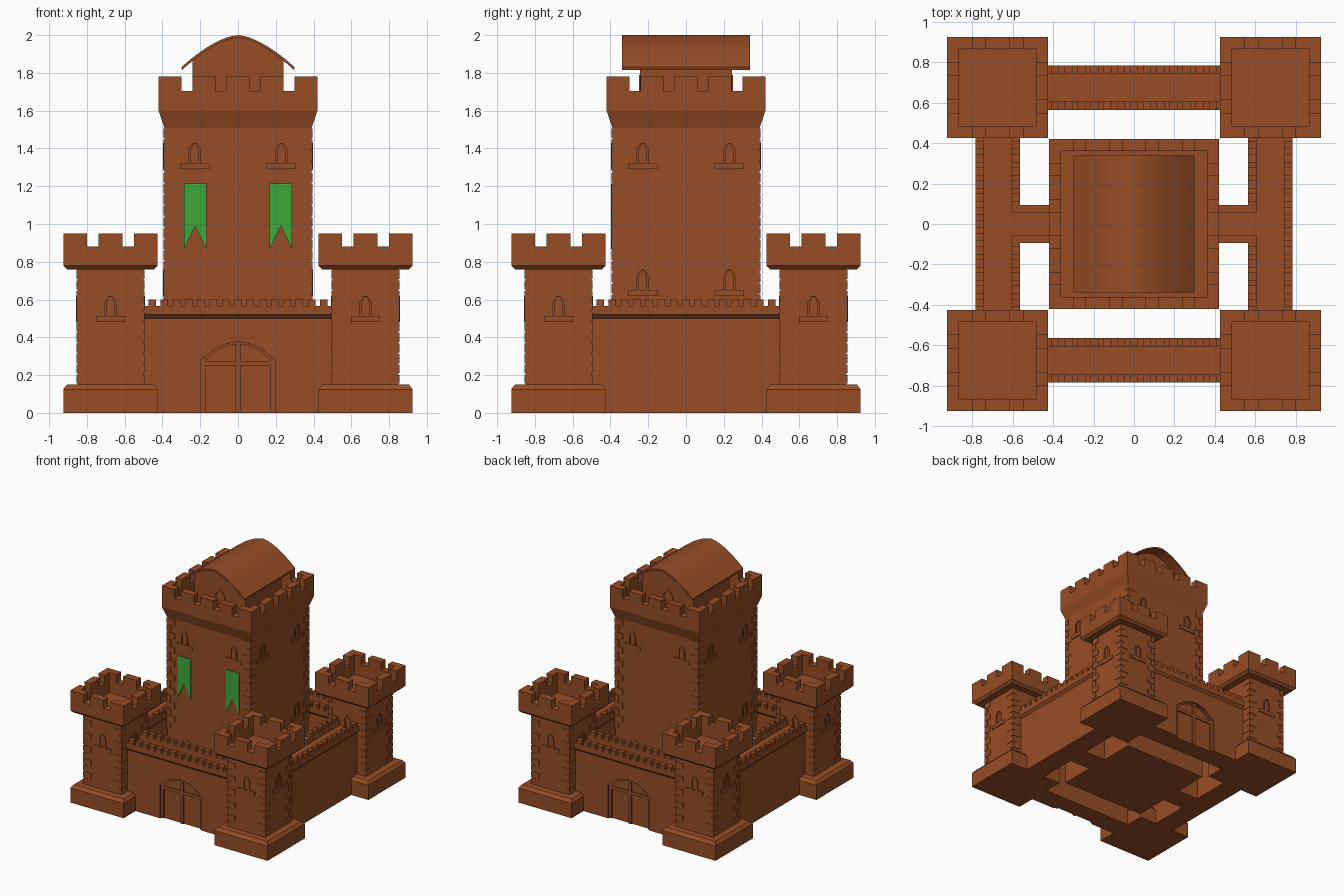
import bpy, bmesh, math
from mathutils import Matrix, Vector

if "Cube" in bpy.data.objects:
    bpy.data.objects.remove(bpy.data.objects["Cube"])

def material(name, col):
    m = bpy.data.materials.new(name)
    m.diffuse_color = col
    m.use_nodes = True
    m.node_tree.nodes["Principled BSDF"].inputs["Base Color"].default_value = m.diffuse_color
    return m

STONE = material("stone", (0.31, 0.075, 0.02, 1))
GREEN = material("banner_green", (0.045, 0.40, 0.04, 1))
I = Matrix.Identity(4)
QUARTERS = [Matrix.Rotation(k * math.pi / 2, 4, 'Z') for k in range(4)]
CORNERS = [(sx, sy) for sx in (-1, 1) for sy in (-1, 1)]

def finish(name, bm, mat=STONE):
    bmesh.ops.recalc_face_normals(bm, faces=bm.faces)
    me = bpy.data.meshes.new(name)
    bm.to_mesh(me)
    bm.free()
    me.materials.append(mat)
    ob = bpy.data.objects.new(name, me)
    bpy.context.collection.objects.link(ob)
    return ob

def box(bm, x0, x1, y0, y1, z0, z1, M=I):
    c = Vector((x0 + x1, y0 + y1, z0 + z1)) / 2
    s = (abs(x1 - x0), abs(y1 - y0), abs(z1 - z0), 1)
    bmesh.ops.create_cube(bm, size=1, matrix=M @ Matrix.Translation(c) @ Matrix.Diagonal(s))

def prism(bm, pts, y0, y1, M=I):
    """x-z outline extruded along y"""
    a = [bm.verts.new(M @ Vector((x, y0, z))) for x, z in pts]
    b = [bm.verts.new(M @ Vector((x, y1, z))) for x, z in pts]
    bm.faces.new(a)
    bm.faces.new(b[::-1])
    for i in range(len(pts)):
        j = (i + 1) % len(pts)
        bm.faces.new((a[i], b[i], b[j], a[j]))

def loft(bm, rings, M=I):
    """stack of squares given as (half width, z), capped at both ends"""
    loops = [[bm.verts.new(M @ Vector((h * x, h * y, z)))
              for x, y in ((-1, -1), (1, -1), (1, 1), (-1, 1))] for h, z in rings]
    bm.faces.new(loops[0][::-1])
    bm.faces.new(loops[-1])
    for a, b in zip(loops, loops[1:]):
        for i in range(4):
            j = (i + 1) % 4
            bm.faces.new((a[i], a[j], b[j], b[i]))

def crenels(bm, h, t, m, n, z0, z1, M=I):
    """n merlons per side of a square rim, with L-shaped corner merlons"""
    pitch = (2 * h - m) / (n - 1)
    for R in QUARTERS:
        Q = M @ R
        box(bm, -h, -h + m, -h, -h + t, z0, z1, Q)
        box(bm, -h, -h + t, -h + t, -h + m, z0, z1, Q)
        for i in range(1, n - 1):
            x = -h + i * pitch
            box(bm, x, x + m, -h, -h + t, z0, z1, Q)

def arch(w, z0, zs, rise, n=10):
    top = [w - 2 * w * i / n for i in range(n + 1)]
    return [(w, z0)] + [(x, zs + rise * (1 - (x / w) ** 2)) for x in top] + [(-w, z0)]

def arch_band(bm, w, z0, zs, rise, t, y0, y1, M):
    prism(bm, arch(w, z0, zs, rise) + arch(w - t, z0, zs, rise - t * 0.5)[::-1], y0, y1, M)

def window(bm, x, d, z, M):
    """arched slit surround with a wide sill on the wall at y = -d"""
    Q = M @ Matrix.Translation((x, -d, z))
    box(bm, -0.078, 0.078, -0.008, 0.01, 0, 0.03, Q)
    arch_band(bm, 0.032, 0.03, 0.105, 0.035, 0.013, -0.008, 0.01, Q)

def quoins(bm, h, z0, z1, n, M=I):
    dz = (z1 - z0) / n
    for sx, sy in CORNERS:
        for i in range(n):
            lx, ly = (0.07, 0.035) if i % 2 else (0.035, 0.07)
            z = z0 + i * dz
            box(bm, sx * (h + 0.004), sx * (h - lx), sy * (h + 0.004), sy * (h - ly),
                z + dz * 0.08, z + dz * 0.92, M)

# Corner towers: plinth, shaft, hollow battlement
for i, (sx, sy) in enumerate(CORNERS):
    T = Matrix.Translation((sx * 0.675, sy * 0.675, 0))
    bm = bmesh.new()
    loft(bm, [(0.25, 0), (0.25, 0.125), (0.23, 0.15), (0.175, 0.15), (0.175, 0.76),
              (0.23, 0.76), (0.25, 0.78), (0.25, 0.88), (0.19, 0.88), (0.19, 0.78)], T)
    crenels(bm, 0.25, 0.06, 0.125, 3, 0.88, 0.95, T)
    finish(f"corner_tower_{i}", bm)
    bm = bmesh.new()
    quoins(bm, 0.175, 0.15, 0.76, 11, T)
    finish(f"corner_tower_quoins_{i}", bm)
    bm = bmesh.new()
    for R in QUARTERS:
        window(bm, 0, 0.175, 0.48, T @ R)
    finish(f"corner_tower_windows_{i}", bm)

# Curtain walls with walkways; the two side walls open onto the bridges
PROFILE = [(0.765, 0), (0.765, 0.50), (0.785, 0.52), (0.785, 0.565), (0.745, 0.565),
           (0.745, 0.52), (0.565, 0.52), (0.585, 0.50), (0.585, 0)]
for k, R in enumerate(QUARTERS):
    side = k % 2 == 0
    bm = bmesh.new()
    prism(bm, PROFILE, -0.51, 0.51, R)
    wall = finish(f"curtain_wall_{k}", bm)
    bm = bmesh.new()
    for a, b in ([(-0.51, -0.055), (0.055, 0.51)] if side else [(-0.51, 0.51)]):
        box(bm, 0.565, 0.605, a, b, 0.52, 0.565, R)
    for i in range(-7, 8):
        y = i * 0.065
        box(bm, 0.745, 0.785, y - 0.02, y + 0.02, 0.565, 0.60, R)
        if not (side and abs(y) < 0.08):
            box(bm, 0.565, 0.605, y - 0.02, y + 0.02, 0.565, 0.60, R)
    finish(f"wall_parapet_{k}", bm)
    if side:
        # Bridge from side wall to keep
        bm = bmesh.new()
        box(bm, 0.38, 0.60, -0.095, 0.095, 0, 0.519, R)
        for s in (-1, 1):
            box(bm, 0.38, 0.605, s * 0.055, s * 0.095, 0.519, 0.565, R)
        finish(f"bridge_{k}", bm)
    else:
        # Recessed arched gate
        F = R @ Matrix.Rotation(math.pi / 2, 4, 'Z')
        bm = bmesh.new()
        prism(bm, arch(0.195, -0.05, 0.28, 0.095, 14), -0.82, -0.74, F)
        cutter = finish("gate_cutter", bm)
        mod = wall.modifiers.new("gate", 'BOOLEAN')
        mod.operation, mod.solver, mod.object = 'DIFFERENCE', 'EXACT', cutter
        dg = bpy.context.evaluated_depsgraph_get()
        wall_mesh = bpy.data.meshes.new_from_object(wall.evaluated_get(dg))
        wall.modifiers.clear()
        wall.data = wall_mesh
        bpy.data.objects.remove(cutter)
        bm = bmesh.new()
        arch_band(bm, 0.195, 0, 0.28, 0.095, 0.022, -0.753, -0.735, F)
        box(bm, -0.012, 0.012, -0.753, -0.735, 0, 0.365, F)
        box(bm, -0.18, 0.18, -0.751, -0.735, 0.25, 0.275, F)
        finish(f"gate_frame_{k}", bm)

# Keep with flared, hollow battlement
bm = bmesh.new()
loft(bm, [(0.39, 0), (0.39, 1.51), (0.42, 1.60), (0.42, 1.705), (0.362, 1.705), (0.362, 1.60)])
crenels(bm, 0.42, 0.058, 0.12, 5, 1.705, 1.78)
finish("keep", bm)
bm = bmesh.new()
quoins(bm, 0.39, 0.57, 1.51, 16)
finish("keep_quoins", bm)
bm = bmesh.new()
for k, R in enumerate(QUARTERS):
    for x in (-0.23, 0.23):
        window(bm, x, 0.39, 1.29, R)
        if k % 2:
            window(bm, x, 0.39, 0.62, R)
finish("keep_windows", bm)

# Roof house and curved roof
def roof_z(x):
    return 2.0 - 0.17 * (abs(x) / 0.30) ** 1.6

bm = bmesh.new()
xs = [-0.24 + 0.03 * i for i in range(17)]
prism(bm, [(-0.24, 1.60)] + [(x, roof_z(x) - 0.008) for x in xs] + [(0.24, 1.60)], -0.243, 0.243)
for R in (QUARTERS[0], QUARTERS[2]):
    arch_band(bm, 0.05, 1.60, 1.74, 0.05, 0.015, -0.25, -0.24, R)
finish("roof_house", bm)
bm = bmesh.new()
xs = [-0.30 + 0.03 * i for i in range(21)]
prism(bm, [(x, roof_z(x)) for x in xs] + [(x * 0.985, roof_z(x) - 0.014) for x in xs[::-1]], -0.34, 0.34)
roof = finish("curved_roof", bm)
bpy.context.view_layer.objects.active = roof
roof.select_set(True)
bpy.ops.object.shade_smooth_by_angle(angle=math.radians(30))

# Swallow-tailed banners on the front
for side, s in (("left", -1), ("right", 1)):
    bm = bmesh.new()
    c = s * 0.227
    prism(bm, [(c - 0.06, 1.215), (c + 0.06, 1.215), (c + 0.06, 0.865), (c, 0.99), (c - 0.06, 0.865)],
          -0.398, -0.388)
    finish(f"banner_{side}", bm, GREEN)
